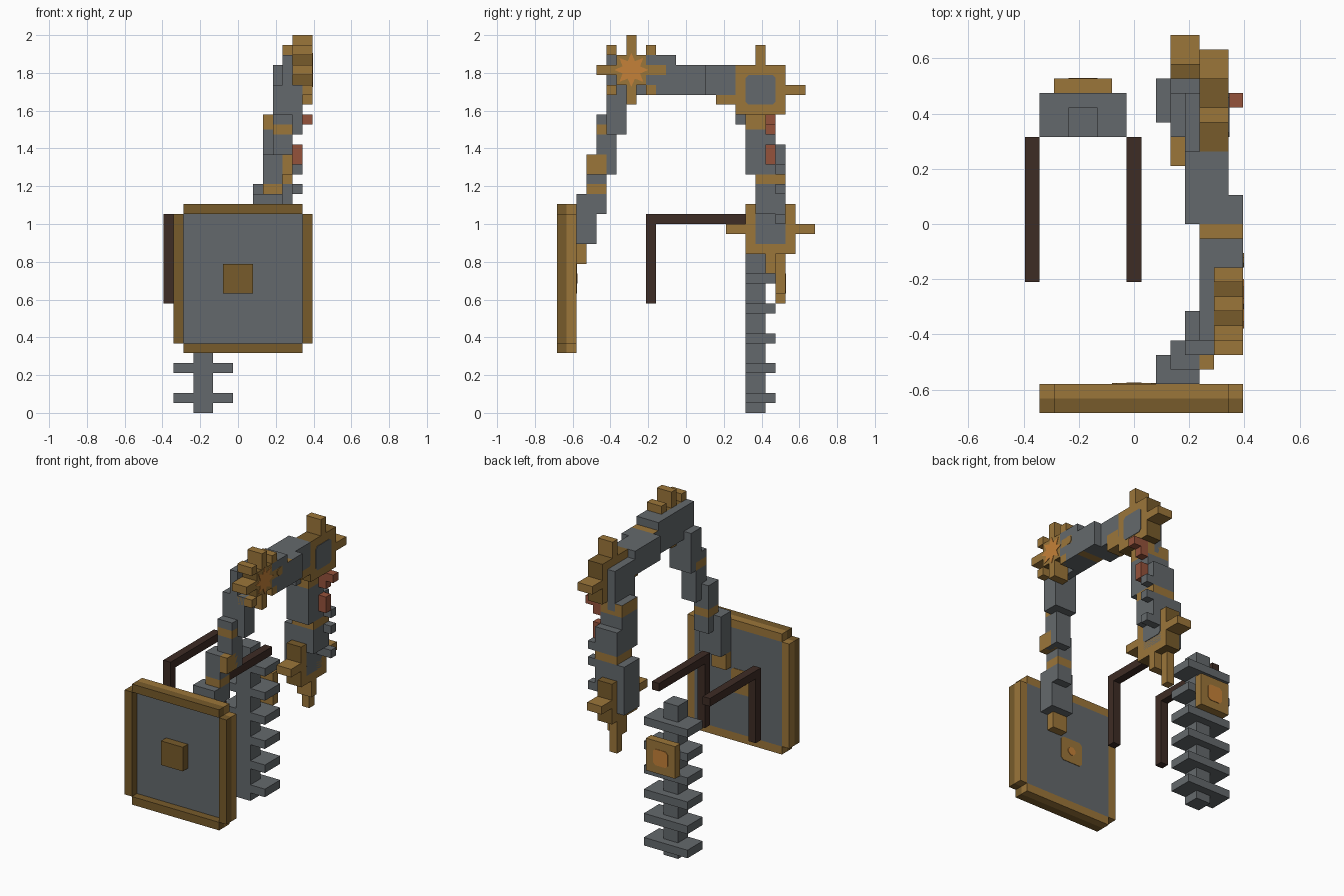
import bpy, bmesh, math
from mathutils import Vector

cube = bpy.data.objects.get("Cube")
if cube:
    bpy.data.objects.remove(cube, do_unlink=True)

UNIT = 2 / 38                       # one block of the modelling lattice
ORIGIN = Vector((7.5, 13, 0))


def make_material(name, r, g, b):
    mat = bpy.data.materials.new(name)
    mat.use_nodes = True
    mat.diffuse_color = (r, g, b, 1)
    mat.node_tree.nodes["Principled BSDF"].inputs["Base Color"].default_value = (r, g, b, 1)
    return mat


STEEL = make_material("steel grey", .127, .141, .15)
BRASS = make_material("brass", .33, .18, .042)
DARK = make_material("dark brass", .185, .105, .024)
GLOW = make_material("bright orange", .56, .22, .04)
RUST = make_material("rust red", .3, .084, .044)
LEATHER = make_material("dark leather", .048, .025, .018)


def finish(name, bm, mats):
    """Scale lattice units to the final size and link the object."""
    for v in bm.verts:
        v.co = (v.co - ORIGIN) * UNIT
    bmesh.ops.recalc_face_normals(bm, faces=bm.faces)
    mesh = bpy.data.meshes.new(name)
    bm.to_mesh(mesh)
    bm.free()
    for m in mats:
        mesh.materials.append(m)
    obj = bpy.data.objects.new(name, mesh)
    bpy.context.collection.objects.link(obj)
    return obj


def box(name, x, y, z, mat=STEEL, band=None, rim=None):
    """Block between lattice limits; band = brass height range, rim = colour off the x faces."""
    bm = bmesh.new()
    bmesh.ops.create_cube(bm, size=1)
    for v in bm.verts:
        v.co = [(lo + hi) / 2 + c * (hi - lo) for c, (lo, hi) in zip(v.co, (x, y, z))]
    if band:
        for h in band:
            bmesh.ops.bisect_plane(bm, geom=bm.verts[:] + bm.edges[:] + bm.faces[:],
                                   plane_co=(0, 0, h), plane_no=(0, 0, 1))
        for f in bm.faces:
            f.material_index = int(band[0] < f.calc_center_median().z < band[1])
    if rim:
        bm.normal_update()
        for f in bm.faces:
            f.material_index = int(abs(f.normal.x) < .5)
    return finish(name, bm, [mat, rim or BRASS])


def plate(name, outline, centre, axis, mat):
    """Thin painted plate standing just proud of a face turned along x or y."""
    bm = bmesh.new()
    cx, cy, cz = centre
    if axis == "x":
        pts, out = [(cx, cy + a, cz + b) for a, b in outline], Vector((.06, 0, 0))
    else:
        pts, out = [(cx + a, cy, cz + b) for a, b in outline], Vector((0, .06, 0))
    face = bm.faces.new([bm.verts.new(p) for p in pts])
    ext = bmesh.ops.extrude_face_region(bm, geom=[face])
    for v in ext["geom"]:
        if isinstance(v, bmesh.types.BMVert):
            v.co += out
    finish(name, bm, [mat])


def rounded(w, h):
    """Rectangle with clipped corners."""
    w, h, c = w / 2, h / 2, .3
    return [(w, c - h), (w, h - c), (w - c, h), (c - w, h),
            (-w, h - c), (-w, c - h), (c - w, -h), (w - c, -h)]


def star(r_out, r_in):
    return [((r_in if n % 2 else r_out) * math.cos(n * math.pi / 8),
             (r_in if n % 2 else r_out) * math.sin(n * math.pi / 8)) for n in range(16)]


def gear(name, x, cy, cz, half, sides, diagonals=False):
    """Square hub with two-block teeth on the given sides and optional corner blocks."""
    box(name + "_hub", x, (cy - half, cy + half), (cz - half, cz + half), BRASS, rim=DARK)
    for n, (dy, dz) in enumerate(sides):
        y, z = cy + dy * (half + 1), cz + dz * (half + 1)
        wy, wz = .5 + abs(dy) / 2, .5 + abs(dz) / 2
        box(f"{name}_tooth_{n + 1}", x, (y - wy, y + wy), (z - wz, z + wz), BRASS)
    if diagonals:
        r = half + .5
        for n, (dy, dz) in enumerate([(1, 1), (1, -1), (-1, 1), (-1, -1)]):
            y, z = cy + dy * r, cz + dz * r
            box(f"{name}_corner_{n + 1}", x, (y - .5, y + .5), (z - .5, z + .5), BRASS)


LEFT, RIGHT, UP, DOWN = (-1, 0), (1, 0), (0, 1), (0, -1)

# Square shield with a two-tone frame and centre boss
box("shield_panel", (2, 14), (1, 2), (7, 20))
box("shield_boss", (6, 9), (0, 1), (12, 15), DARK)
for layer, y, mat in (("front", (0, 1), DARK), ("back", (1, 2), BRASS)):
    for side, z in (("top", (20, 21)), ("bottom", (6, 7))):
        box(f"shield_{layer}_{side}_rail", (2, 14), y, z, mat)
    for side, x in (("right", (1, 2)), ("left", (14, 15))):
        box(f"shield_{layer}_{side}_rail", x, y, (7, 20), mat)
plate("shield_back_patch", rounded(3, 3), (7.5, 2, 13.5), "y", BRASS)
plate("shield_back_dot", rounded(1, 1), (7.5, 2.05, 13.5), "y", GLOW)

# Ribbed spine with a brass pack
box("spine_column", (3, 5), (19, 21), (0, 19))
for n in range(6):
    box(f"spine_rib_{n + 1}", (1, 7), (19, 22), (3 * n + 1, 3 * n + 2))
box("spine_pack", (2, 6), (22, 23), (11, 15), BRASS)
plate("spine_pack_light", rounded(2, 2), (4, 23, 13), "y", GLOW)

# Pair of shoulder straps
for side, x in (("right", (0, 1)), ("left", (7, 8))):
    box(f"{side}_strap_top", x, (9, 19), (19, 20), LEATHER)
    box(f"{side}_strap_drop", x, (9, 10), (11, 19), LEATHER)

# Front arm stepping up from the shield
box("front_arm_tip", (9, 11), (2, 3), (15, 17), BRASS)
box("front_arm_hand", (9, 12), (2, 4), (17, 22))
box("front_arm_wrist", (10, 12), (3, 5), (20, 26), band=(22, 23))
box("front_arm_clasp", (12, 13), (3, 5), (24, 26), BRASS)
box("front_arm_forearm", (11, 13), (4, 6), (24, 30), band=(28, 29))
box("front_arm_upper", (11, 14), (5, 7), (28, 33))
box("front_arm_joint", (12, 13), (5, 10), (32, 36))

# Top gear with a star face
gear("top_gear", (13, 15), 7.5, 34.5, 1.5, (LEFT, RIGHT, UP, DOWN), diagonals=True)
plate("top_gear_star", star(1.7, .95), (15, 7.5, 34.5), "x", GLOW)

# Overhead beam
box("beam_front", (12, 15), (9, 12), (32, 36))
box("beam_collar", (12, 15), (12, 13), (32, 35), rim=BRASS)
box("beam_middle", (11, 15), (13, 15), (32, 35))
box("beam_rear", (11, 14), (13, 18), (32, 35))
plate("beam_dot", rounded(1, 1), (15, 10.5, 34.5), "x", BRASS)

# Rear gear at the elbow
gear("rear_gear", (12, 14), 20.5, 32.5, 2.5, (RIGHT, UP))
box("rear_gear_spur", (12, 14), (16, 18), (31, 33), BRASS)
box("rear_gear_backing", (11, 12), (18, 22), (29, 34))
plate("rear_gear_face", rounded(3, 3), (14, 20.5, 32.5), "x", STEEL)

# Rear arm hanging from the elbow
box("rear_arm_upper", (10, 13), (19, 22), (24, 30), band=(28.5, 30))
box("rear_arm_middle", (10, 13), (20, 23), (20, 27), band=(23, 24))
box("rear_arm_lower", (9, 12), (20, 23), (17, 23))
for n, z in enumerate((19, 22, 24)):
    box(f"rear_arm_stud_{n + 1}", (12, 14), (22, 23), (z, z + 1))
box("upper_valve", (13, 14), (21, 22), (28, 30), RUST)
box("upper_valve_cap", (14, 15), (21, 22), (29, 30), RUST)
box("lower_valve", (13, 14), (21, 22), (25, 27), RUST)

# Hand gear at the lower end
gear("hand_gear", (10, 12), 21.5, 18.5, 2.5, (LEFT, RIGHT, DOWN))
box("hand_gear_claw", (10, 11), (22, 23), (12, 16), BRASS)
plate("hand_gear_face", rounded(3, 3), (12, 21.5, 19.5), "x", STEEL)
